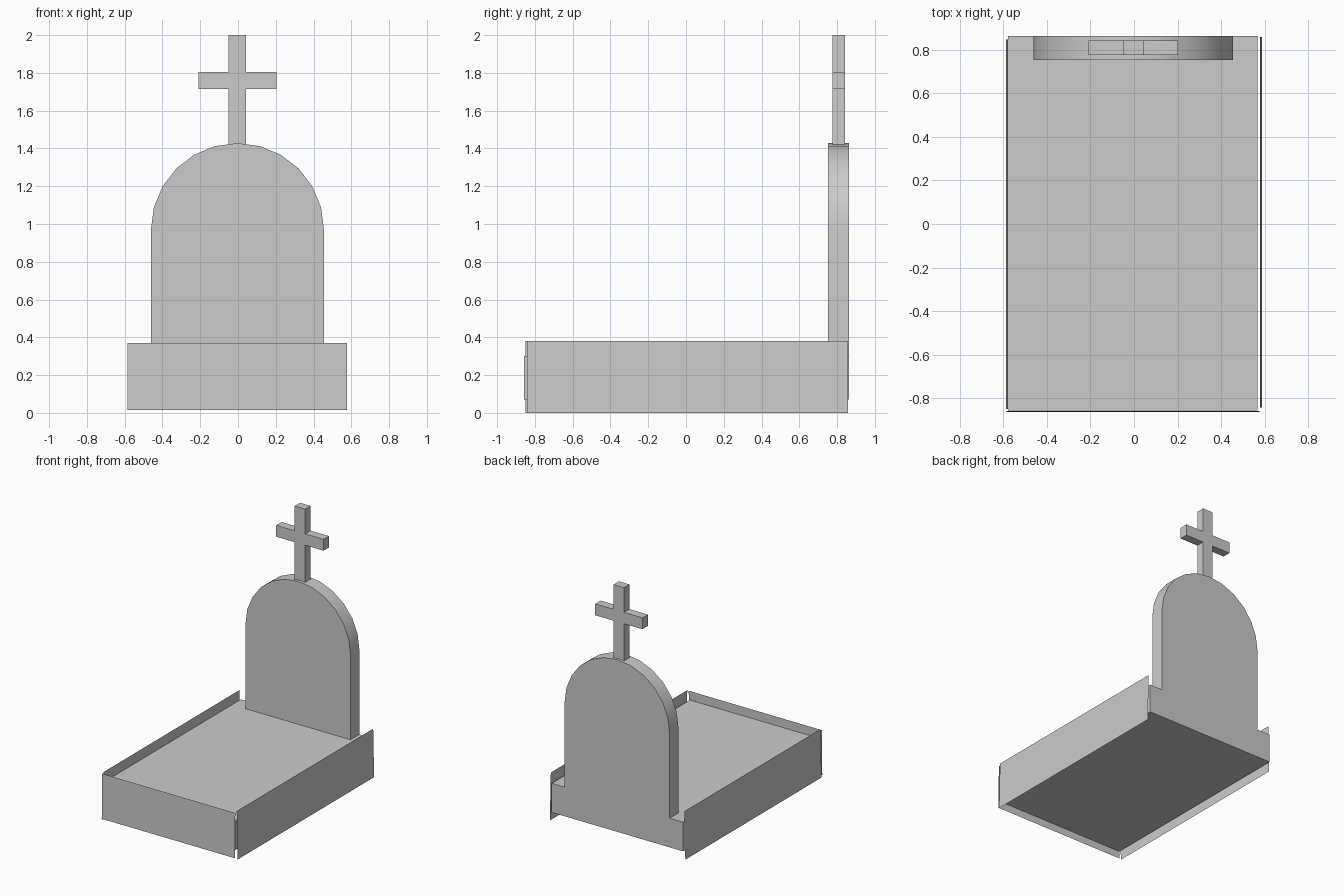
import bpy, math

if "Cube" in bpy.data.objects:
    bpy.data.objects.remove(bpy.data.objects["Cube"])

stone = bpy.data.materials.new("grey stone")
stone.diffuse_color = (0.6, 0.6, 0.6, 1)
stone.use_nodes = True
stone.node_tree.nodes["Principled BSDF"].inputs["Base Color"].default_value = stone.diffuse_color


def add_mesh(name, verts, faces):
    mesh = bpy.data.meshes.new(name)
    mesh.from_pydata(verts, [], faces)
    mesh.materials.append(stone)
    obj = bpy.data.objects.new(name, mesh)
    bpy.context.collection.objects.link(obj)
    return obj


def extrude_outline(name, outline, y0, y1):
    """Closed prism from a counter-clockwise (x, z) outline seen from the front."""
    n = len(outline)
    verts = [(x, y, z) for y in (y0, y1) for x, z in outline]
    faces = [tuple(range(n)), tuple(range(2 * n - 1, n - 1, -1))]
    faces += [(i, n + i, n + (i + 1) % n, (i + 1) % n) for i in range(n)]
    return add_mesh(name, verts, faces)


# Grave bed
extrude_outline("grave_bed",
                [(-0.578, 0.07), (0.568, 0.07), (0.568, 0.30), (-0.578, 0.30)],
                -0.857, 0.8625)

# Headstone with a twelve-sided round top
cx, radius, spring = -0.003, 0.458, 0.97
arch = [(cx + radius * math.cos(math.pi * i / 12),
         spring + radius * math.sin(math.pi * i / 12)) for i in range(13)]
headstone = extrude_outline("headstone",
                            [(cx - radius, 0.30), (cx + radius, 0.30)] + arch,
                            0.752, 0.8625)
for face in headstone.data.polygons:
    face.use_smooth = len(face.vertices) == 4
headstone.data.set_sharp_from_angle(angle=math.radians(30))

# Cross as one outline
px0, px1, ax0, ax1 = -0.049, 0.043, -0.209, 0.203
extrude_outline("cross",
                [(px0, 1.42), (px1, 1.42), (px1, 1.715), (ax1, 1.715),
                 (ax1, 1.805), (px1, 1.805), (px1, 2.0), (px0, 2.0),
                 (px0, 1.805), (ax0, 1.805), (ax0, 1.715), (px0, 1.715)],
                0.775, 0.842)

# Thin kerb sheets, leaning out slightly at the foot
add_mesh("front_kerb",
         [(-0.585, -0.8625, 0.015), (0.577, -0.8625, 0.015),
          (0.577, -0.858, 0.37), (-0.585, -0.858, 0.37)], [(0, 1, 2, 3)])
for name, side, y0, y1 in (("left_kerb", -1, -0.85, 0.847),
                           ("right_kerb", 1, -0.843, 0.858)):
    foot, top = side * 0.587, side * 0.579
    order = (0, 1, 2, 3) if side > 0 else (3, 2, 1, 0)
    add_mesh(name, [(foot, y0, 0), (foot, y1, 0),
                    (top, y1, 0.38), (top, y0, 0.38)], [order])
